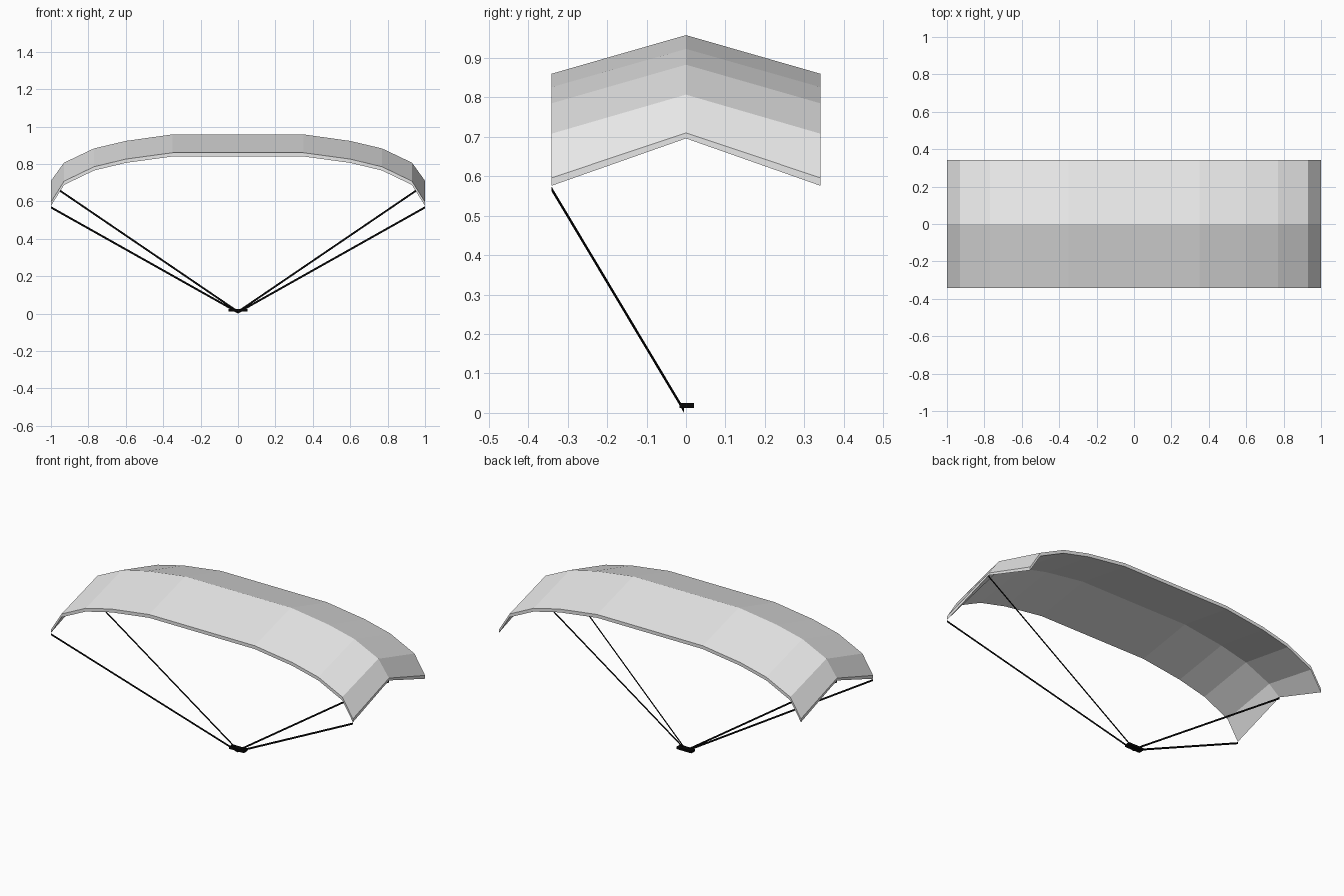
import bpy, bmesh

if "Cube" in bpy.data.objects:
    bpy.data.objects.remove(bpy.data.objects["Cube"])


def material(name, rgb):
    m = bpy.data.materials.new(name)
    m.diffuse_color = (*rgb, 1)
    m.use_nodes = True
    m.node_tree.nodes["Principled BSDF"].inputs["Base Color"].default_value = m.diffuse_color
    return m


FABRIC = material("pale fabric", (0.8, 0.8, 0.8))
BLACK = material("black", (0.002, 0.002, 0.002))


def make_object(name, bm, mat):
    mesh = bpy.data.meshes.new(name)
    bm.to_mesh(mesh)
    bm.free()
    mesh.materials.append(mat)
    obj = bpy.data.objects.new(name, mesh)
    bpy.context.collection.objects.link(obj)
    return obj


# Canopy: (x, ridge height, edge height, thickness at ridge) from centre to tip
HALF = [(0.35, 0.958, 0.86, 0.06), (0.60, 0.923, 0.826, 0.06),
        (0.77, 0.883, 0.785, 0.06), (0.93, 0.807, 0.708, 0.055),
        (1.0, 0.71, 0.596, 0.014)]
DEPTH = 0.341
EDGE = 0.02
stations = [(-x, r, e, t) for x, r, e, t in reversed(HALF)] + HALF
bm = bmesh.new()
rings = []
for x, ridge, edge, t in stations:
    pts = [(-DEPTH, edge), (0, ridge), (DEPTH, edge),
           (DEPTH, edge - EDGE), (0, ridge - t), (-DEPTH, edge - EDGE)]
    rings.append([bm.verts.new((x, y, z)) for y, z in pts])
for a, b in zip(rings, rings[1:]):
    for i in range(6):
        j = (i + 1) % 6
        bm.faces.new((a[i], a[j], b[j], b[i]))
# Thin end caps at the wing tips, split at the ridge
for r in (rings[0], rings[-1]):
    bm.faces.new((r[0], r[1], r[4], r[5]))
    bm.faces.new((r[1], r[2], r[3], r[4]))
bmesh.ops.recalc_face_normals(bm, faces=bm.faces)
make_object("canopy", bm, FABRIC)

# Control lines: thin upright ribbons from the bar to each wing tip
for side, s in (("left", -1), ("right", 1)):
    for place, y, z in (("front", -DEPTH, 0.562), ("ridge", 0, 0.684)):
        bm = bmesh.new()
        pts = [(0, 0, 0.004), (s, y, z), (s, y, z + 0.012), (0, 0, 0.016)]
        if place == "front":
            pts[0], pts[3] = (0, -0.005, 0.0), (0, -0.005, 0.012)
        bm.faces.new([bm.verts.new(p) for p in pts])
        make_object(f"{side}_{place}_line", bm, BLACK)

# Control bar
bm = bmesh.new()
bmesh.ops.create_cube(bm, size=1)
bmesh.ops.scale(bm, vec=(0.1, 0.036, 0.013), verts=bm.verts)
bmesh.ops.translate(bm, vec=(0, 0.002, 0.019), verts=bm.verts)
make_object("control_bar", bm, BLACK)
